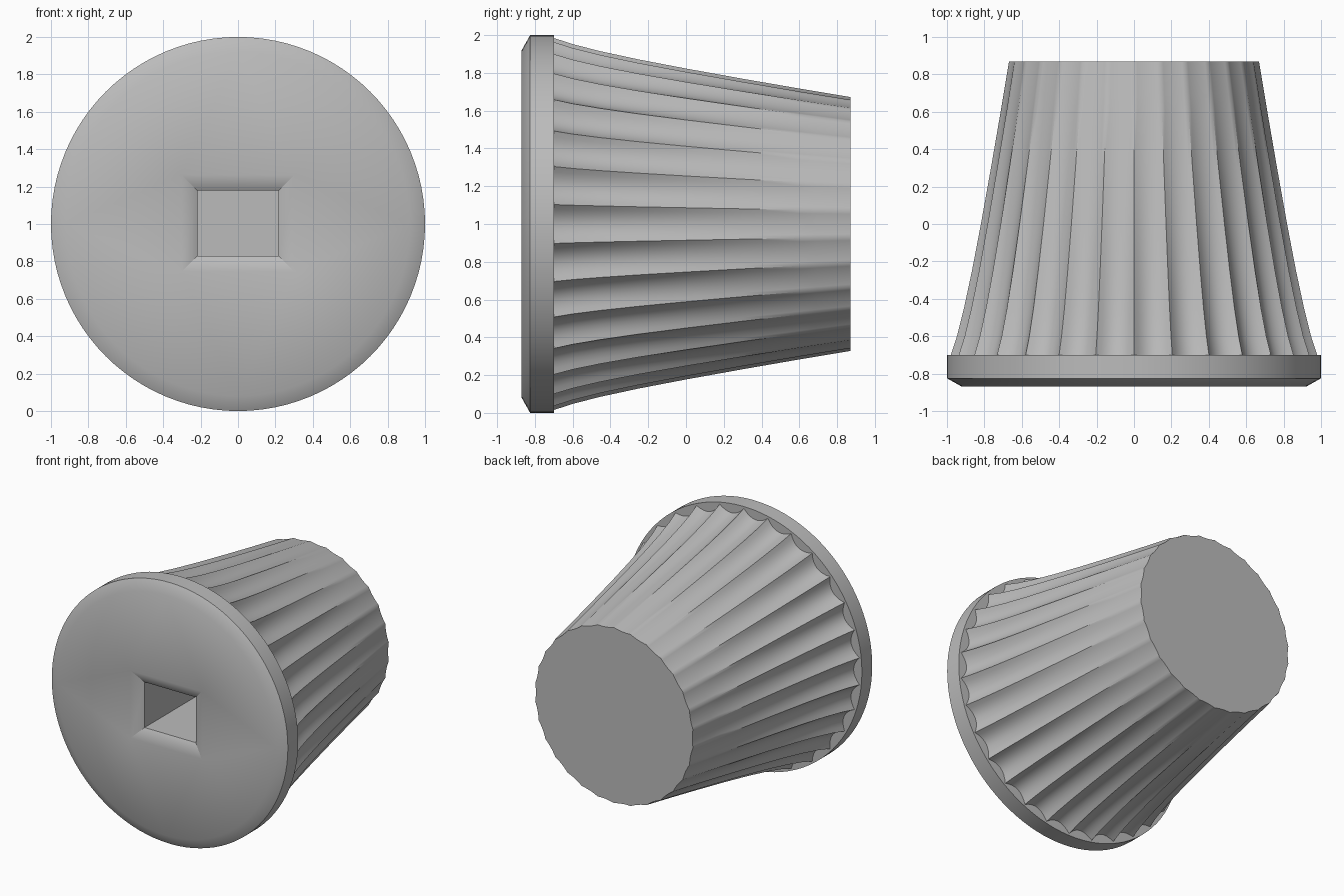
import bpy, bmesh, math

cube = bpy.data.objects.get("Cube")
if cube:
    bpy.data.objects.remove(cube)

grey = bpy.data.materials.new("plain grey")
grey.use_nodes = True
grey.diffuse_color = (0.5, 0.5, 0.5, 1)
grey.node_tree.nodes["Principled BSDF"].inputs["Base Color"].default_value = grey.diffuse_color

FLUTES, STEPS = 30, 8
FRONT, BACK = -0.7, 0.87


def circle(bm, radius, y, count=96):
    return [bm.verts.new((radius * math.sin(math.tau * i / count), y,
                          1 + radius * math.cos(math.tau * i / count)))
            for i in range(count)]


def rectangle(bm, half_x, half_z, y):
    return [bm.verts.new((sx * half_x, y, 1.004 + sz * half_z))
            for sx, sz in ((-1, -1), (-1, 1), (1, 1), (1, -1))]


def skin(bm, rings):
    for a, b in zip(rings, rings[1:]):
        for i in range(len(a)):
            j = (i + 1) % len(a)
            bm.faces.new((a[i], a[j], b[j], b[i]))


def finish(bm, name, angle):
    bmesh.ops.recalc_face_normals(bm, faces=bm.faces)
    mesh = bpy.data.meshes.new(name)
    bm.to_mesh(mesh)
    bm.free()
    mesh.materials.append(grey)
    obj = bpy.data.objects.new(name, mesh)
    bpy.context.collection.objects.link(obj)
    bpy.ops.object.select_all(action='DESELECT')
    obj.select_set(True)
    bpy.context.view_layer.objects.active = obj
    bpy.ops.object.shade_smooth_by_angle(angle=math.radians(angle))


# Front flange with chamfered rim and deep rectangular socket
bm = bmesh.new()
rim = [circle(bm, r, y) for r, y in
       ((0.5, FRONT), (1, FRONT), (1, -0.825), (0.92, -BACK))]
socket = [rectangle(bm, *size) for size in
          ((0.302, 0.258, -BACK), (0.217, 0.174, -0.82), (0.217, 0.174, 0.5))]
skin(bm, rim)
skin(bm, socket)
bm.faces.new(socket[-1])
border = [e for e in bm.edges if len(e.link_faces) == 1
          and all(abs(v.co.y + BACK) < 0.001 for v in e.verts)]
bmesh.ops.triangle_fill(bm, edges=border, use_beauty=True)
finish(bm, "flange_with_socket", 40)

# Tapered body: flutes fade from deep at the flange to shallow at the end
bm = bmesh.new()
rings = []
for y, radius in ((FRONT, 0.985), (-0.6, 0.952), (-0.45, 0.914), (-0.25, 0.871),
                  (0, 0.823), (0.3, 0.769), (0.6, 0.717), (0.69, 0.702), (BACK, 0.672)):
    t = (BACK - y) / (BACK - FRONT)
    depth = 0.006 + 0.044 * t ** 1.5
    ring = []
    for i in range(FLUTES * STEPS):
        u = 2 * (i % STEPS) / STEPS - 1
        half = math.pi / FLUTES
        middle = (2 * (i // STEPS) + 1) * half
        across = u * radius * math.sin(half)
        out = radius * math.cos(half) - depth * (1 - u * u)
        ring.append(bm.verts.new((
            out * math.sin(middle) + across * math.cos(middle), y,
            1 + out * math.cos(middle) - across * math.sin(middle))))
    rings.append(ring)
skin(bm, rings)
bm.faces.new(rings[-1])
finish(bm, "fluted_body", 38)
